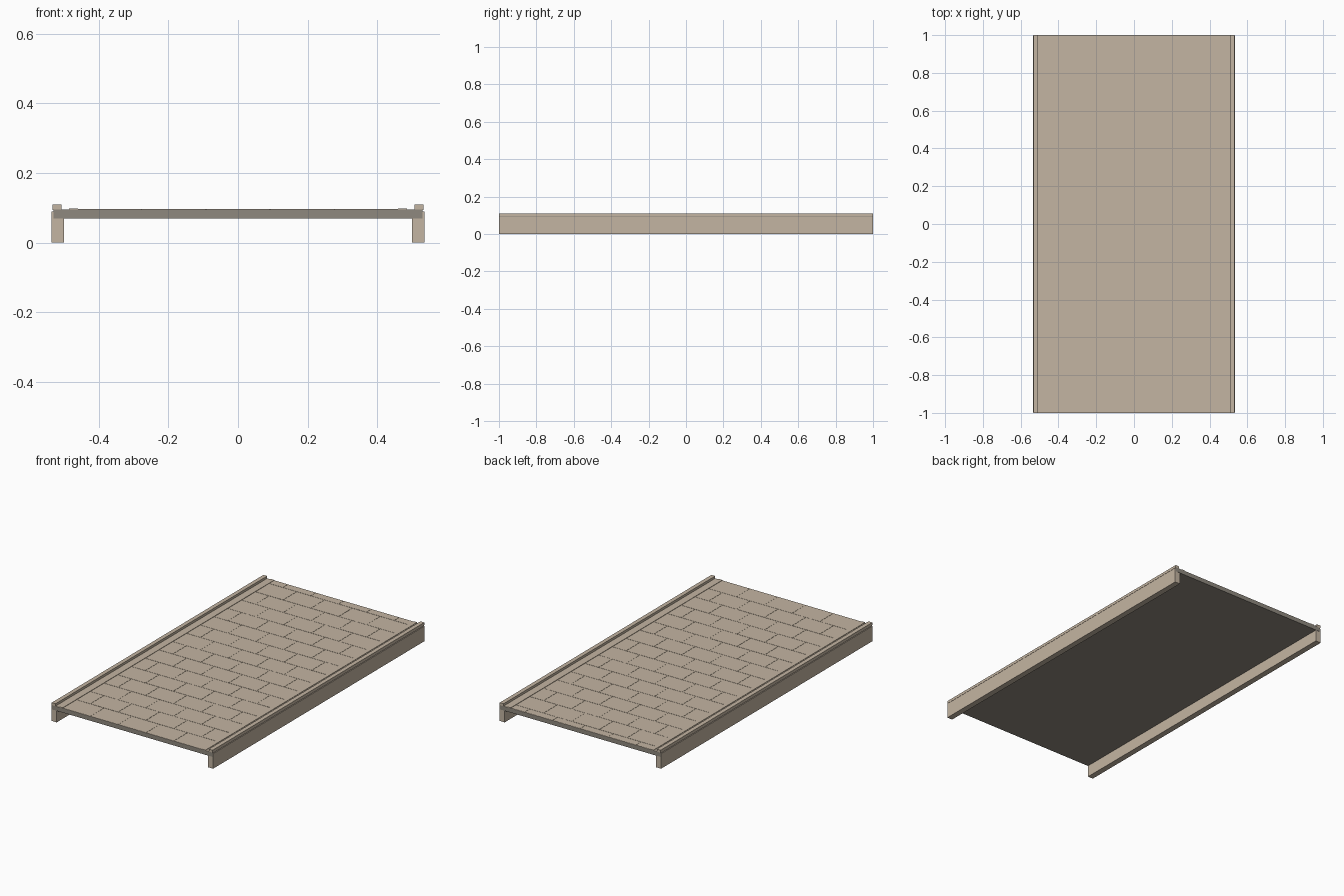
import bpy
import bmesh
import random
from mathutils import Matrix, Vector

random.seed(4)

cube = bpy.data.objects.get("Cube")
if cube:
    bpy.data.objects.remove(cube, do_unlink=True)


def make_material(name, rgb):
    mat = bpy.data.materials.new(name)
    mat.use_nodes = True
    color = (*rgb, 1.0)
    mat.diffuse_color = color
    mat.node_tree.nodes["Principled BSDF"].inputs["Base Color"].default_value = color
    return mat


STONE = make_material("tan stone", (0.55, 0.46, 0.36))
CONCRETE = make_material("grey concrete", (0.275, 0.25, 0.21))


def add_box(bm, low, high):
    low, high = Vector(low), Vector(high)
    matrix = Matrix.Translation((low + high) / 2) @ Matrix.Diagonal((*(high - low), 1))
    bmesh.ops.create_cube(bm, size=1, matrix=matrix)


def make_object(name, boxes, mat):
    bm = bmesh.new()
    for low, high in boxes:
        add_box(bm, low, high)
    mesh = bpy.data.meshes.new(name)
    bm.to_mesh(mesh)
    bm.free()
    mesh.materials.append(mat)
    obj = bpy.data.objects.new(name, mesh)
    bpy.context.collection.objects.link(obj)
    return obj


# Deck slab and the thin bed under the paving
make_object("deck_slab", [((-0.53, -1, 0.07), (0.53, 1, 0.095))], CONCRETE)
make_object("paving_bed", [((-0.508, -1, 0.094), (0.508, 1, 0.0958))], STONE)

# Side beams, kerbs and edge strips: name, inner x, outer x, bottom, top, half length
side_parts = [
    ("beam", 0.50, 0.535, 0.0, 0.09, 0.999),
    ("kerb", 0.507, 0.532, 0.094, 0.11, 1.0),
    ("edge_strip", 0.46, 0.485, 0.094, 0.0985, 1.0),
]
for name, inner, outer, bottom, top, half in side_parts:
    make_object("left_" + name, [((inner, -half, bottom), (outer, half, top))], STONE)
    make_object("right_" + name, [((-outer, -half, bottom), (-inner, half, top))], STONE)

# Paving stones laid in staggered rows
ROW, WIDTH, EDGE, GAP = 0.13, 0.184, 0.46, 0.001
stones = []
y, row = -1.0, 0
while y < 1.0:
    x = -EDGE - (WIDTH / 2 if row % 2 else 0)
    while x < EDGE - GAP:
        x0, x1 = max(x, -EDGE), min(x + WIDTH, EDGE)
        top = 0.0966 + random.uniform(0, 0.0005)
        stones.append(((x0 + GAP, y + GAP, 0.0945),
                       (x1 - GAP, min(y + ROW, 1.0) - GAP, top)))
        x += WIDTH
    y += ROW
    row += 1
make_object("paving_stones", stones, STONE)
